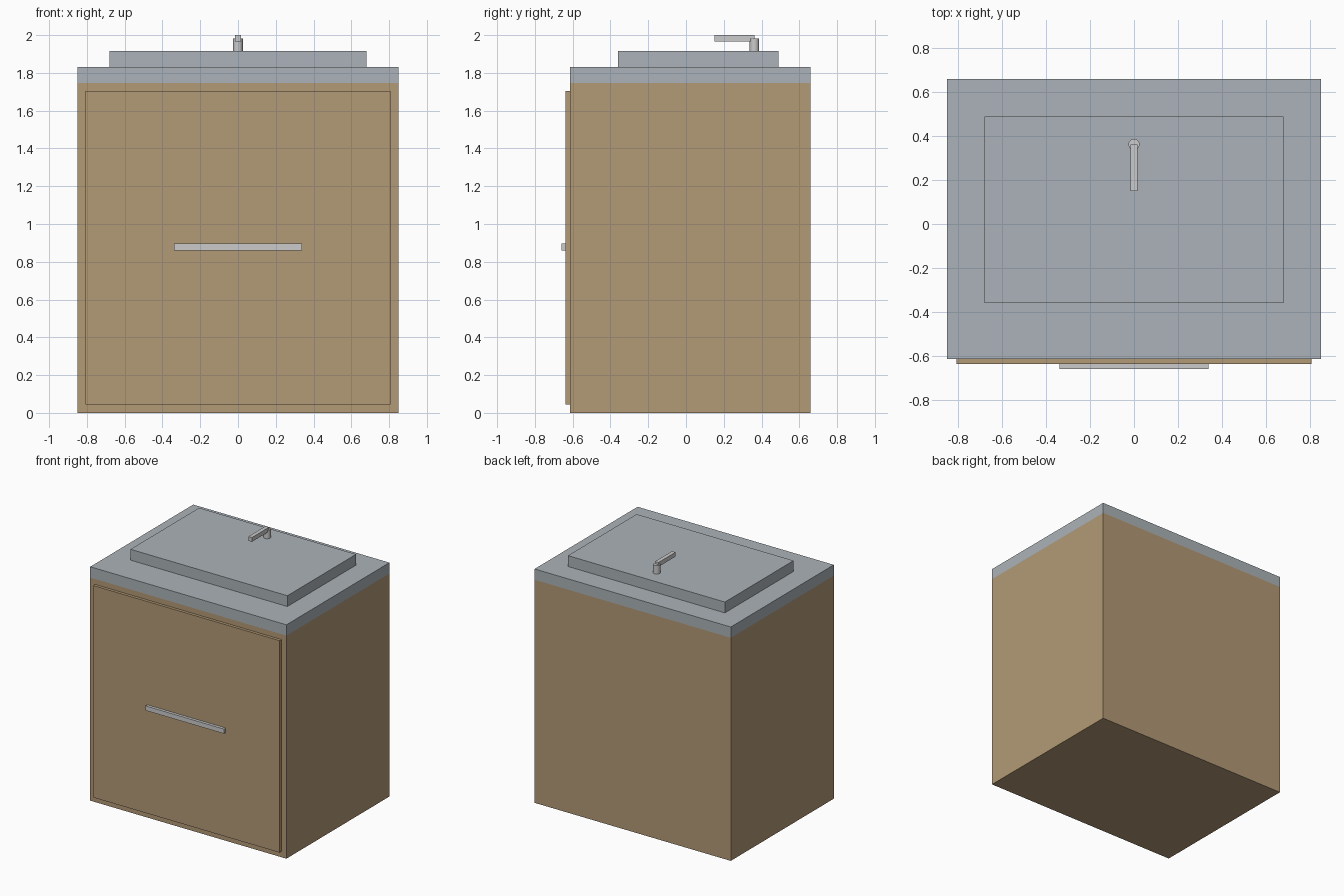
import bpy

if "Cube" in bpy.data.objects:
    bpy.data.objects.remove(bpy.data.objects["Cube"])


def material(name, color):
    mat = bpy.data.materials.new(name)
    mat.diffuse_color = color
    mat.use_nodes = True
    mat.node_tree.nodes["Principled BSDF"].inputs["Base Color"].default_value = mat.diffuse_color
    return mat


wood = material("wood", (0.45, 0.32, 0.18, 1))
stone = material("stone", (0.41, 0.45, 0.48, 1))
metal = material("metal", (0.60, 0.60, 0.62, 1))


def box(name, x, y, z, mat):
    """Box from (min, max) ranges on each axis."""
    bpy.ops.mesh.primitive_cube_add(size=1, location=[sum(r) / 2 for r in (x, y, z)])
    ob = bpy.context.object
    ob.name = name
    ob.scale = [r[1] - r[0] for r in (x, y, z)]
    bpy.ops.object.transform_apply(location=False, rotation=False, scale=True)
    ob.data.materials.append(mat)
    return ob


# Cabinet with its front door and pull bar
box("cabinet", (-0.85, 0.85), (-0.615, 0.66), (0, 1.747), wood)
box("door", (-0.807, 0.807), (-0.638, -0.615), (0.045, 1.705), wood)
box("door_handle", (-0.34, 0.34), (-0.66, -0.638), (0.86, 0.896), metal)

# Worktop and raised basin block
box("worktop", (-0.85, 0.85), (-0.615, 0.66), (1.747, 1.832), stone)
box("basin", (-0.68, 0.68), (-0.36, 0.49), (1.832, 1.917), stone)

# Tap: round post and square spout
bpy.ops.mesh.primitive_cylinder_add(vertices=16, radius=0.0255, depth=0.066,
                                    location=(0, 0.362, 1.95))
post = bpy.context.object
post.name = "tap_post"
post.data.materials.append(metal)
bpy.ops.object.shade_smooth_by_angle()
box("tap_spout", (-0.015, 0.015), (0.15, 0.362), (1.966, 2.0), metal)
